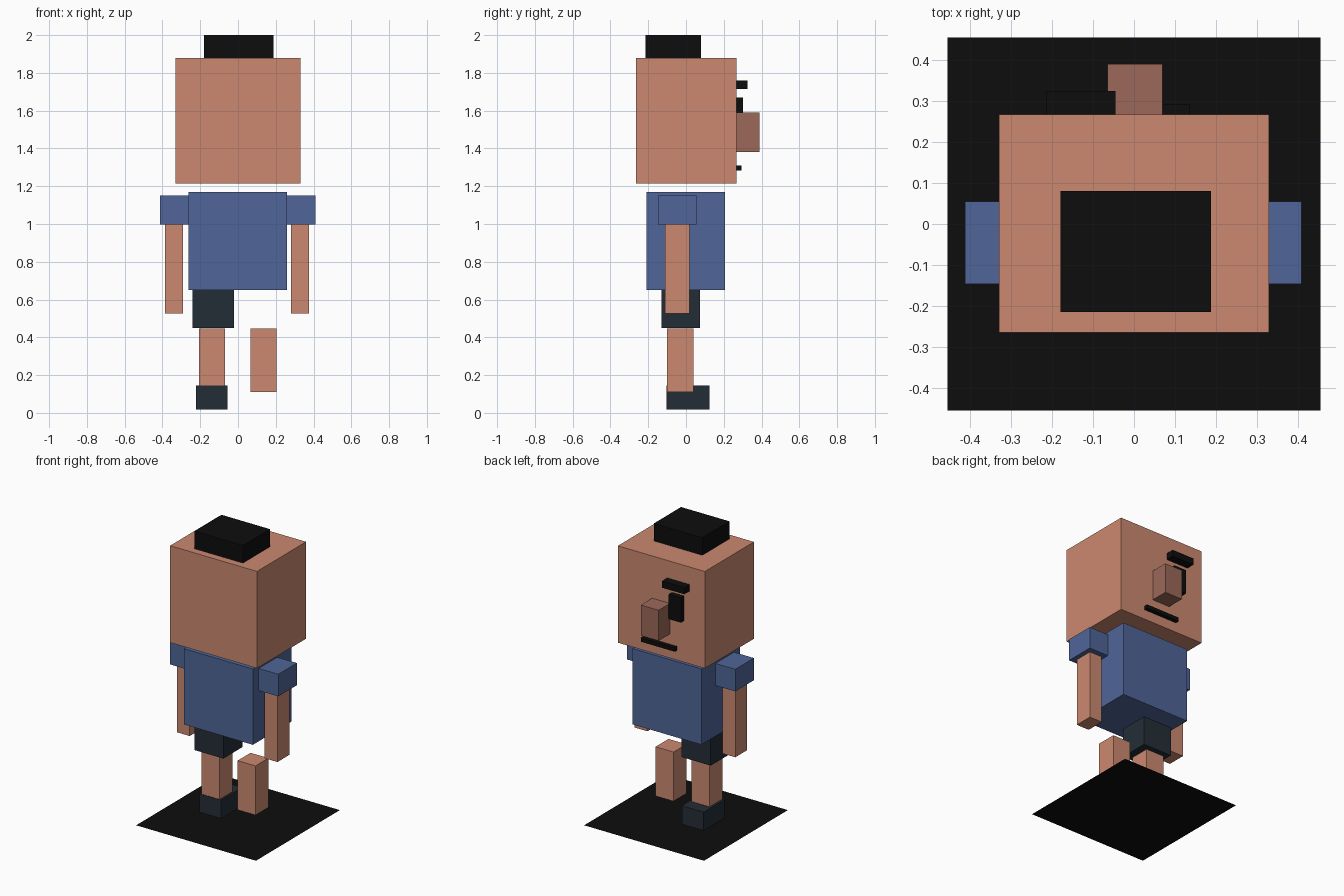
import bpy
import bmesh
from mathutils import Matrix, Vector

if "Cube" in bpy.data.objects:
    bpy.data.objects.remove(bpy.data.objects["Cube"])


def material(name, rgb):
    m = bpy.data.materials.new(name)
    m.diffuse_color = (*rgb, 1.0)
    m.use_nodes = True
    m.node_tree.nodes["Principled BSDF"].inputs["Base Color"].default_value = m.diffuse_color
    return m


skin = material("skin", (0.60, 0.25, 0.165))
nose_skin = material("nose brown", (0.33, 0.14, 0.098))
blue = material("shirt blue", (0.08, 0.133, 0.314))
dark = material("dark slate", (0.0176, 0.027, 0.037))
black = material("black", (0.004, 0.004, 0.004))


def add(name, bm, mat):
    mesh = bpy.data.meshes.new(name)
    bm.to_mesh(mesh)
    bm.free()
    mesh.materials.append(mat)
    bpy.context.collection.objects.link(bpy.data.objects.new(name, mesh))


def box(name, mat, x, y, z):
    """Box given by its (min, max) range on each axis."""
    lo, hi = Vector((x[0], y[0], z[0])), Vector((x[1], y[1], z[1]))
    bm = bmesh.new()
    bmesh.ops.create_cube(bm, size=1.0, matrix=Matrix.Translation((lo + hi) / 2)
                          @ Matrix.Diagonal((*(hi - lo), 1.0)))
    add(name, bm, mat)


# Flat square base
bm = bmesh.new()
bmesh.ops.create_grid(bm, x_segments=1, y_segments=1, size=0.455)
add("base_sheet", bm, black)

# Head, hair and torso
box("head", skin, (-0.33, 0.33), (-0.265, 0.267), (1.215, 1.88))
box("hair", black, (-0.18, 0.188), (-0.215, 0.08), (1.88, 2.0))
box("torso", blue, (-0.262, 0.26), (-0.21, 0.207), (0.65, 1.17))

# Face on the +y side, with a single eye and brow
box("nose", nose_skin, (-0.065, 0.07), (0.267, 0.39), (1.38, 1.59))
box("eyebrow", black, (-0.215, -0.045), (0.267, 0.325), (1.715, 1.76))
box("eye", black, (-0.172, -0.08), (0.267, 0.302), (1.50, 1.67))
box("mouth", black, (-0.12, 0.137), (0.267, 0.293), (1.283, 1.31))

# Sleeves, arms and bare legs on both sides
for side, sleeve, arm, leg in (
        ("left", (-0.413, -0.262), (-0.387, -0.29), (-0.207, -0.07)),
        ("right", (0.26, 0.409), (0.28, 0.377), (0.067, 0.203))):
    box(side + "_sleeve", blue, sleeve, (-0.147, 0.055), (0.998, 1.15))
    box(side + "_arm", skin, arm, (-0.11, 0.018), (0.525, 0.998))
    box(side + "_leg", skin, leg, (-0.10, 0.04), (0.11, 0.448))

# Shorts and shoe exist on one leg only
box("shorts_leg", dark, (-0.24, -0.02), (-0.13, 0.075), (0.45, 0.65))
box("shoe", dark, (-0.222, -0.056), (-0.103, 0.125), (0.018, 0.145))
